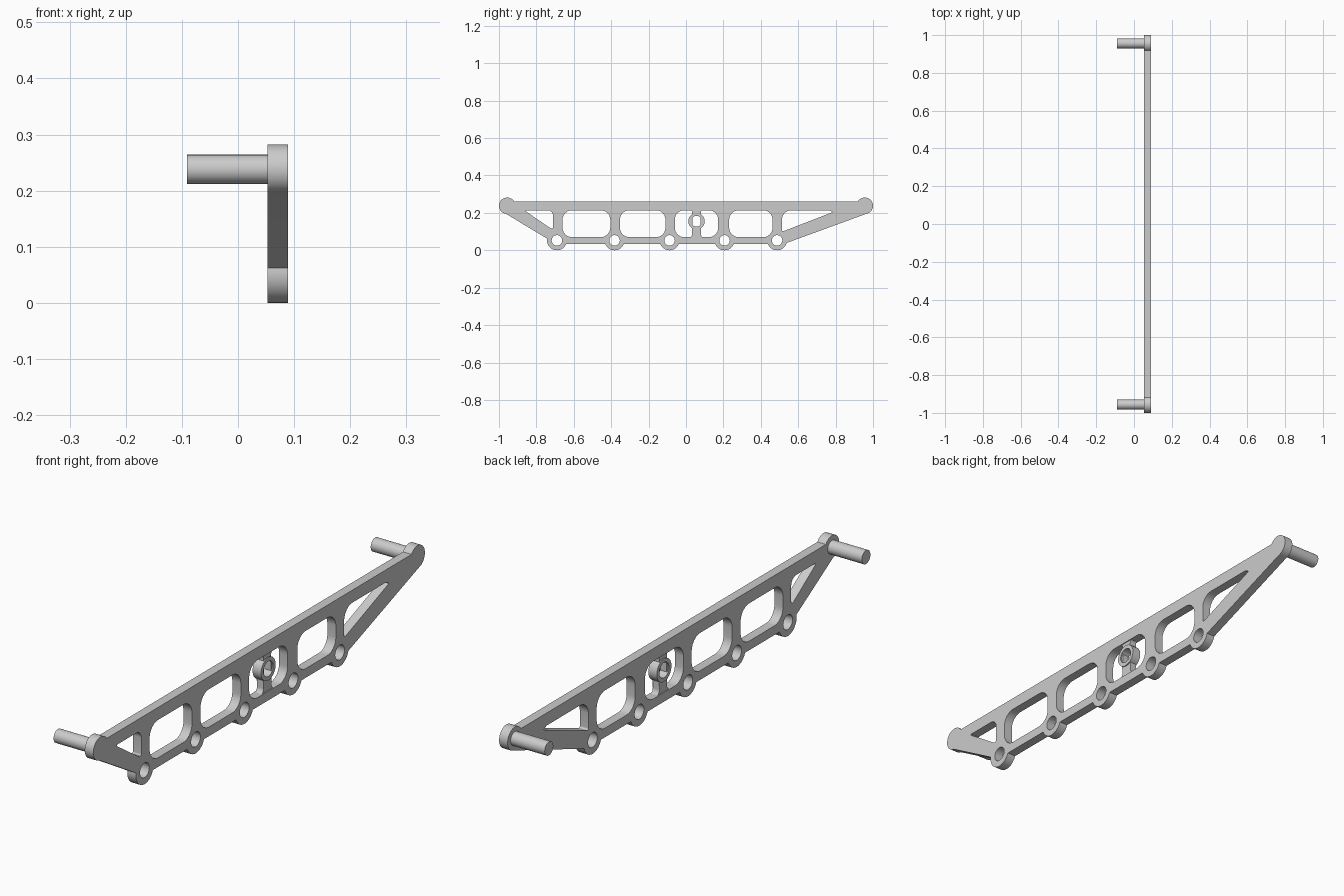
import bpy
from math import sin, cos, radians, pi
from mathutils import Vector, Matrix

if "Cube" in bpy.data.objects:
    bpy.data.objects.remove(bpy.data.objects["Cube"])

X0, X1 = 0.053, 0.089          # plate thickness range
END_Y, END_Z, END_R = 0.956, 0.238, 0.044
LOW_Y = (-0.69, -0.382, -0.088, 0.206, 0.487)
LOW_Z, LOW_R, HOLE_R = 0.053, 0.053, 0.028
RING = (0.056, 0.155)


def arc(c, r, a0, a1, n):
    """Points on an arc, angles in degrees."""
    return [(c[0] + r * cos(radians(a0 + (a1 - a0) * i / n)),
             c[1] + r * sin(radians(a0 + (a1 - a0) * i / n))) for i in range(n + 1)]


def circle(c, r, n=32):
    return arc(c, r, 0, 360, n)[:-1]


def rounded(corners, n=6):
    """Polygon from (y, z, fillet radius) corners."""
    out = []
    for i, (y, z, r) in enumerate(corners):
        p = Vector((y, z))
        if r == 0:
            out.append((y, z))
            continue
        a = (Vector(corners[i - 1][:2]) - p).normalized()
        b = (Vector(corners[(i + 1) % len(corners)][:2]) - p).normalized()
        half = a.angle(b) / 2
        t = r / (sin(half) / cos(half))
        c = p + (a + b).normalized() * (r / sin(half))
        u, w = p + a * t - c, p + b * t - c
        for k in range(n + 1):
            d = u.lerp(w, k / n).normalized() * r
            out.append(tuple(c + d))
    return out


def smooth(ob):
    bpy.ops.object.select_all(action='DESELECT')
    ob.select_set(True)
    bpy.context.view_layer.objects.active = ob
    bpy.ops.object.shade_smooth_by_angle(angle=radians(30))


def slab(name, loops, x0, x1):
    """Filled y-z outline with holes, extruded from x0 to x1."""
    cu = bpy.data.curves.new(name, 'CURVE')
    cu.dimensions, cu.fill_mode = '2D', 'BOTH'
    cu.extrude = (x1 - x0) / 2
    for pts in loops:
        sp = cu.splines.new('POLY')
        sp.points.add(len(pts) - 1)
        for q, (y, z) in zip(sp.points, pts):
            q.co = (y, z, 0, 1)
        sp.use_cyclic_u = True
    ob = bpy.data.objects.new(name, cu)
    bpy.context.collection.objects.link(ob)
    bpy.ops.object.select_all(action='DESELECT')
    ob.select_set(True)
    bpy.context.view_layer.objects.active = ob
    bpy.ops.object.convert(target='MESH')
    ob = bpy.context.object
    ob.data.transform(Matrix(((0, 0, 1, (x0 + x1) / 2), (1, 0, 0, 0),
                              (0, 1, 0, 0), (0, 0, 0, 1))))
    import bmesh
    bm = bmesh.new()
    bm.from_mesh(ob.data)
    bmesh.ops.remove_doubles(bm, verts=bm.verts, dist=1e-5)
    bmesh.ops.recalc_face_normals(bm, faces=bm.faces)
    bm.to_mesh(ob.data)
    bm.free()
    smooth(ob)
    return ob


# Plate outline: scalloped lower edge, sloped ends, round end bosses
outline = []
for i, y in enumerate(LOW_Y):
    outline += arc((y, LOW_Z), LOW_R, 170 if i == 0 else 200, 345 if i == 4 else 340, 18)
outline += arc((END_Y, END_Z), END_R, 280, 507, 26)
outline += arc((-END_Y, END_Z), END_R, 33, 262, 26)

# Windows between the posts, and the triangular end windows
windows = [rounded([(a, 0.07, 0.05), (b, 0.07, 0.05), (b, 0.214, 0.05), (a, 0.214, 0.05)])
           for a, b in ((-0.66, -0.405), (-0.353, -0.11), (-0.06, 0.172), (0.231, 0.463))]
windows.append(rounded([(-0.865, 0.214, 0.003), (-0.71, 0.108, 0.008), (-0.71, 0.214, 0.03)]))
windows.append(rounded([(0.513, 0.099, 0.006), (0.785, 0.204, 0.003),
                        (0.765, 0.214, 0.003), (0.513, 0.214, 0.05)]))
holes = [circle((y, LOW_Z), HOLE_R) for y in LOW_Y]
slab("bracket_plate", [outline] + windows + holes, X0, X1)

# Ring in the middle window and the web that carries it
slab("centre_ring", [circle(RING, 0.044), circle(RING, 0.029)], X0, X1)
half = [(-0.056, 0.065, 0), (-0.023, 0.071, 0.02), (-0.023, 0.213, 0.012), (-0.05, 0.22, 0)]
web = [(RING[0] + y, z, r) for y, z, r in half] + [(RING[0] - y, z, r) for y, z, r in reversed(half)]
slab("ring_web", [rounded(web), circle(RING, 0.036)], X0 + 0.004, X1 - 0.004)

# End pins
for side, label in ((-1, "front"), (1, "back")):
    bpy.ops.mesh.primitive_cylinder_add(vertices=32, radius=0.026, depth=0.149,
                                        location=(-0.0165, side * END_Y, END_Z),
                                        rotation=(0, pi / 2, 0))
    pin = bpy.context.object
    pin.name = label + "_pin"
    smooth(pin)
